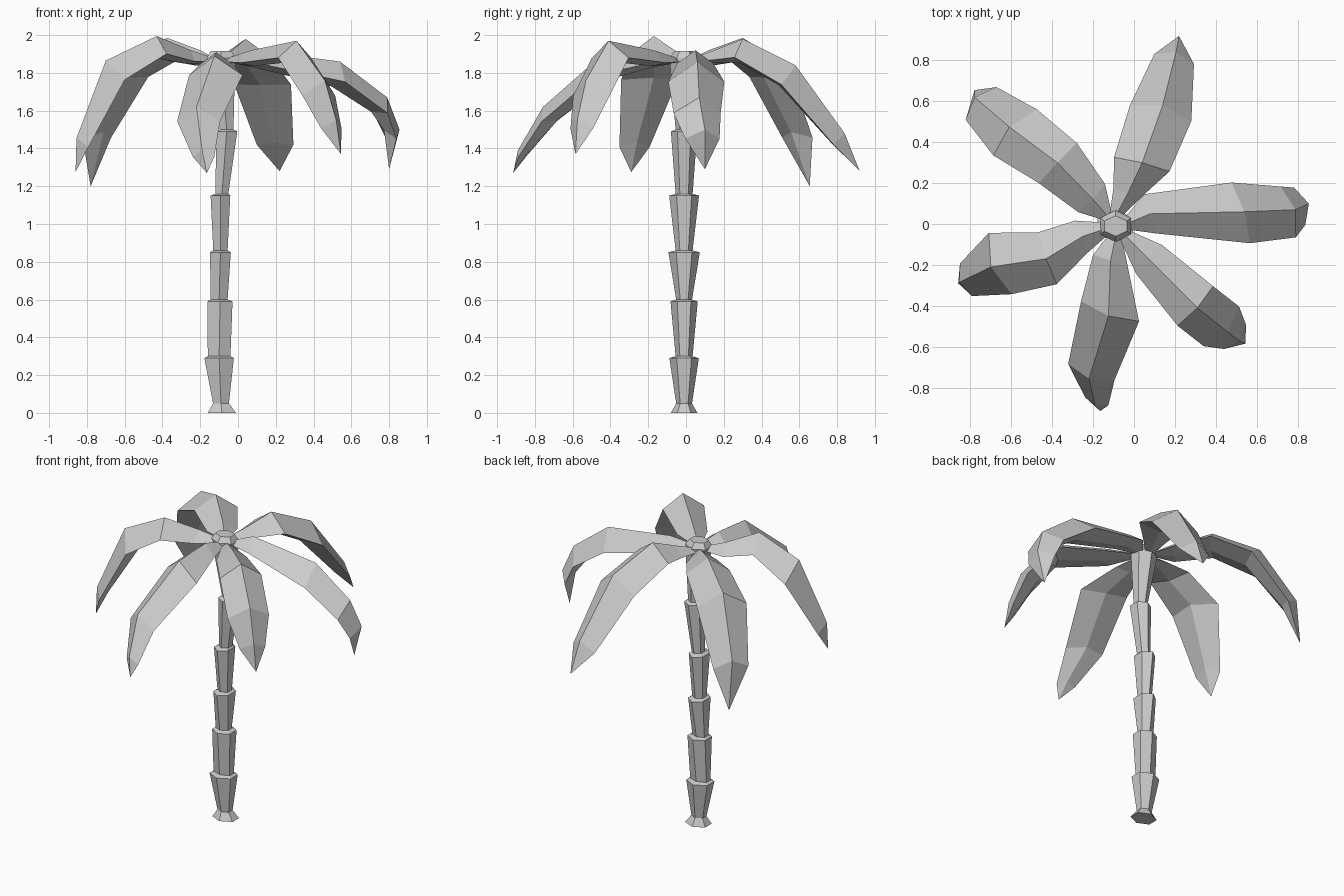
import bpy, math
from mathutils import Vector, Matrix

cube = bpy.data.objects.get("Cube")
if cube:
    bpy.data.objects.remove(cube, do_unlink=True)

# One plain grey for the whole tree
grey = bpy.data.materials.new("light_grey")
grey.use_nodes = True
colour = (0.6, 0.6, 0.6, 1)
grey.diffuse_color = colour
grey.node_tree.nodes["Principled BSDF"].inputs["Base Color"].default_value = colour


def make_object(name, verts, faces):
    mesh = bpy.data.meshes.new(name)
    mesh.from_pydata(verts, [], faces)
    mesh.materials.append(grey)
    mesh.update()
    obj = bpy.data.objects.new(name, mesh)
    bpy.context.collection.objects.link(obj)
    return obj


def bridge(ring, sides):
    """Quads joining one ring of vertices to the next."""
    faces = []
    for i in range(sides):
        a, b = ring * sides + i, ring * sides + (i + 1) % sides
        faces.append((a, b, b + sides, a + sides))
    return faces


def trunk(name, rings, sides=6):
    """Loft hexagonal rings given as (centre x, z, x radius, y radius)."""
    verts, faces = [], []
    for x, z, rx, ry in rings:
        for i in range(sides):
            a = math.tau * (i + 0.5) / sides
            verts.append((x + rx * math.cos(a) / math.cos(math.pi / sides),
                          ry * math.sin(a) - 0.01, z))
    for r in range(len(rings) - 1):
        faces += bridge(r, sides)
    last = (len(rings) - 1) * sides
    faces.append(tuple(reversed(range(sides))))
    faces.append(tuple(range(last, last + sides)))
    return make_object(name, verts, faces)


def frond(name, spine, skew=0, fold=0.7, depth=0.9):
    """Thick leaf: a ridge of (x, y, z, half width), two drooping edges and a keel."""
    up = Vector((0, 0, 1))
    points = [Vector(p[:3]) for p in spine]
    out = points[-1] - points[0]
    out.z = 0
    side = Matrix.Rotation(math.radians(skew), 3, "Z") @ out.normalized().cross(up)
    verts, faces = [], []
    for i, p in enumerate(points[:-1]):
        tangent = (points[i + 1] - points[max(i - 1, 0)]).normalized()
        normal = side.cross(tangent).normalized()
        width = spine[i][3]
        drop = (normal + up).normalized() * width * fold
        verts += [p, p - side * width - drop,
                  p - normal * width * depth, p + side * width - drop]
    for r in range(len(points) - 2):
        faces += bridge(r, 4)
    # Close the stem end and gather the last ring into the tip
    faces.append((3, 2, 1, 0))
    tip = len(verts)
    last = tip - 4
    verts.append(points[-1])
    faces += [(last + i, last + (i + 1) % 4, tip) for i in range(4)]
    return make_object(name, verts, faces)


# Trunk: flared foot, then stacked tapering segments with small ledges
trunk("trunk", [
    (-0.085, 0, 0.075, 0.07), (-0.09, 0.05, 0.042, 0.042),
    (-0.1, 0.29, 0.078, 0.078), (-0.1, 0.3, 0.06, 0.045),
    (-0.095, 0.59, 0.066, 0.072), (-0.1, 0.6, 0.045, 0.042),
    (-0.093, 0.85, 0.055, 0.083), (-0.093, 0.86, 0.038, 0.045),
    (-0.093, 1.15, 0.052, 0.079), (-0.085, 1.16, 0.034, 0.045),
    (-0.06, 1.49, 0.056, 0.07), (-0.06, 1.5, 0.036, 0.045),
    (-0.09, 1.88, 0.075, 0.078), (-0.09, 1.915, 0.055, 0.05),
])

# Crown of six arching fronds
frond("back_frond", [
    (-0.09, 0.04, 1.88, 0.03), (-0.03, 0.15, 1.92, 0.075),
    (0.04, 0.3, 1.98, 0.14), (0.14, 0.58, 1.84, 0.155),
    (0.205, 0.84, 1.48, 0.1), (0.22, 0.92, 1.28, 0)], skew=5)
frond("left_frond", [
    (-0.04, 0, 1.88, 0.03), (0.08, 0.05, 1.92, 0.1),
    (0.54, 0.06, 1.86, 0.155), (0.79, 0.07, 1.67, 0.13),
    (0.855, 0.1, 1.5, 0.095), (0.8, 0.1, 1.29, 0)], skew=10)
frond("front_left_frond", [
    (-0.05, -0.05, 1.88, 0.03), (0.07, -0.17, 1.92, 0.095),
    (0.31, -0.41, 1.97, 0.13), (0.46, -0.53, 1.76, 0.13),
    (0.52, -0.575, 1.55, 0.08), (0.545, -0.585, 1.37, 0)])
frond("front_frond", [
    (-0.09, -0.06, 1.88, 0.035), (-0.115, -0.18, 1.91, 0.09),
    (-0.125, -0.45, 1.89, 0.15), (-0.22, -0.757, 1.62, 0.12),
    (-0.19, -0.89, 1.39, 0.06), (-0.165, -0.915, 1.27, 0)], skew=-14)
frond("right_frond", [
    (-0.13, -0.02, 1.88, 0.03), (-0.25, -0.06, 1.92, 0.085),
    (-0.43, -0.17, 1.995, 0.135), (-0.7, -0.21, 1.865, 0.16),
    (-0.855, -0.285, 1.455, 0.085), (-0.86, -0.29, 1.275, 0)])
frond("back_right_frond", [
    (-0.13, 0.04, 1.88, 0.03), (-0.2, 0.12, 1.92, 0.095),
    (-0.375, 0.3, 1.985, 0.135), (-0.61, 0.475, 1.88, 0.155),
    (-0.78, 0.62, 1.52, 0.11), (-0.78, 0.655, 1.2, 0)])
